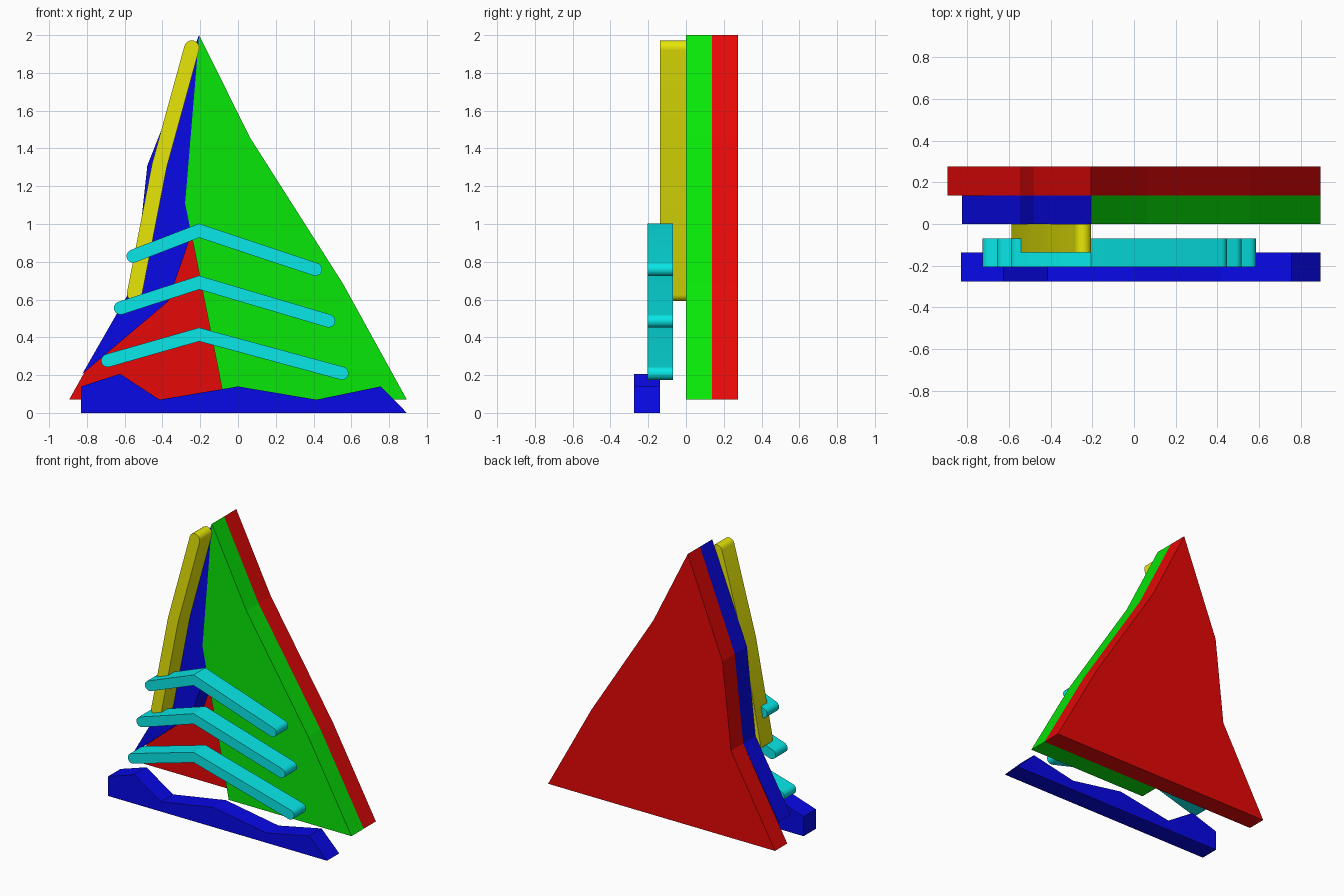
import bpy, bmesh, math
from mathutils import Vector

if "Cube" in bpy.data.objects:
    bpy.data.objects.remove(bpy.data.objects["Cube"])


def material(name, rgb):
    m = bpy.data.materials.new(name)
    m.diffuse_color = (*rgb, 1)
    m.use_nodes = True
    m.node_tree.nodes["Principled BSDF"].inputs["Base Color"].default_value = m.diffuse_color
    return m


RED = material("red", (1, 0.003, 0.003))
GREEN = material("green", (0.003, 1, 0.003))
BLUE = material("blue", (0.003, 0.003, 1))
YELLOW = material("yellow", (1, 1, 0.003))
CYAN = material("cyan", (0.003, 1, 1))


def plate(name, outline, y0, y1, mat, smooth=False):
    """Extrude an x-z outline from y0 back to y1."""
    bm = bmesh.new()
    face = bm.faces.new([bm.verts.new((x, y0, z)) for x, z in outline])
    ext = bmesh.ops.extrude_face_region(bm, geom=[face], use_keep_orig=True)
    verts = [g for g in ext["geom"] if isinstance(g, bmesh.types.BMVert)]
    bmesh.ops.translate(bm, vec=(0, y1 - y0, 0), verts=verts)
    bmesh.ops.recalc_face_normals(bm, faces=bm.faces)
    mesh = bpy.data.meshes.new(name)
    bm.to_mesh(mesh)
    bm.free()
    mesh.materials.append(mat)
    ob = bpy.data.objects.new(name, mesh)
    bpy.context.collection.objects.link(ob)
    if smooth:
        bpy.ops.object.select_all(action='DESELECT')
        ob.select_set(True)
        bpy.context.view_layer.objects.active = ob
        bpy.ops.object.shade_smooth_by_angle(angle=math.radians(30))
    return ob


def strip(path, r, steps=10):
    """Outline of a bent bar a-b-c with round ends and a mitred corner."""
    a, b, c = (Vector(p) for p in path)
    d1, d2 = (b - a).normalized(), (c - b).normalized()
    n1, n2 = Vector((-d1.y, d1.x)), Vector((-d2.y, d2.x))
    mid = (n1 + n2).normalized()
    miter = mid * (r / mid.dot(n1))

    def cap(centre, n, d):
        return [centre + (n * math.cos(t) + d * math.sin(t)) * r
                for t in (math.pi * i / steps for i in range(steps + 1))]

    pts = cap(c, n2, d2) + [b - miter] + cap(a, -n1, -d1) + [b + miter]
    return [tuple(p) for p in pts]


apex = (-0.206, 2.0)
left_side = [(-0.48, 1.31), (-0.547, 0.69)]
right_side = [(0.894, 0.07), (0.555, 0.685), (0.065, 1.455)]

# Full silhouette at the back
plate("back_panel", [apex] + left_side + [(-0.894, 0.07)] + right_side,
      0.1375, 0.275, RED)

# Front layer: broad right face and narrow left face meeting at the ridge
plate("right_face", [apex, (-0.28, 1.11), (-0.073, 0.07)] + right_side,
      0.0, 0.1375, GREEN)
plate("left_face", [apex] + left_side +
      [(-0.825, 0.205), (-0.37, 0.59), (-0.247, 0.945), (-0.28, 1.11)],
      0.0, 0.1375, BLUE)

# Edge bar along the left slope
plate("edge_bar", strip([(-0.245, 1.932), (-0.416, 1.31), (-0.548, 0.632)], 0.04),
      -0.1375, 0.0, YELLOW, smooth=True)

# Three bent cross bars
bars = [
    [(-0.555, 0.83), (-0.206, 0.965), (0.41, 0.76)],
    [(-0.622, 0.555), (-0.206, 0.69), (0.48, 0.487)],
    [(-0.69, 0.277), (-0.206, 0.415), (0.55, 0.21)],
]
for i, path in enumerate(bars):
    plate(f"cross_bar_{i + 1}", strip(path, 0.035), -0.205, -0.07, CYAN, smooth=True)

# Jagged base strip
plate("base_strip",
      [(-0.83, 0), (-0.83, 0.14), (-0.625, 0.207), (-0.415, 0.07), (0, 0.14),
       (0.415, 0.07), (0.755, 0.14), (0.894, 0)],
      -0.275, -0.1375, BLUE)
